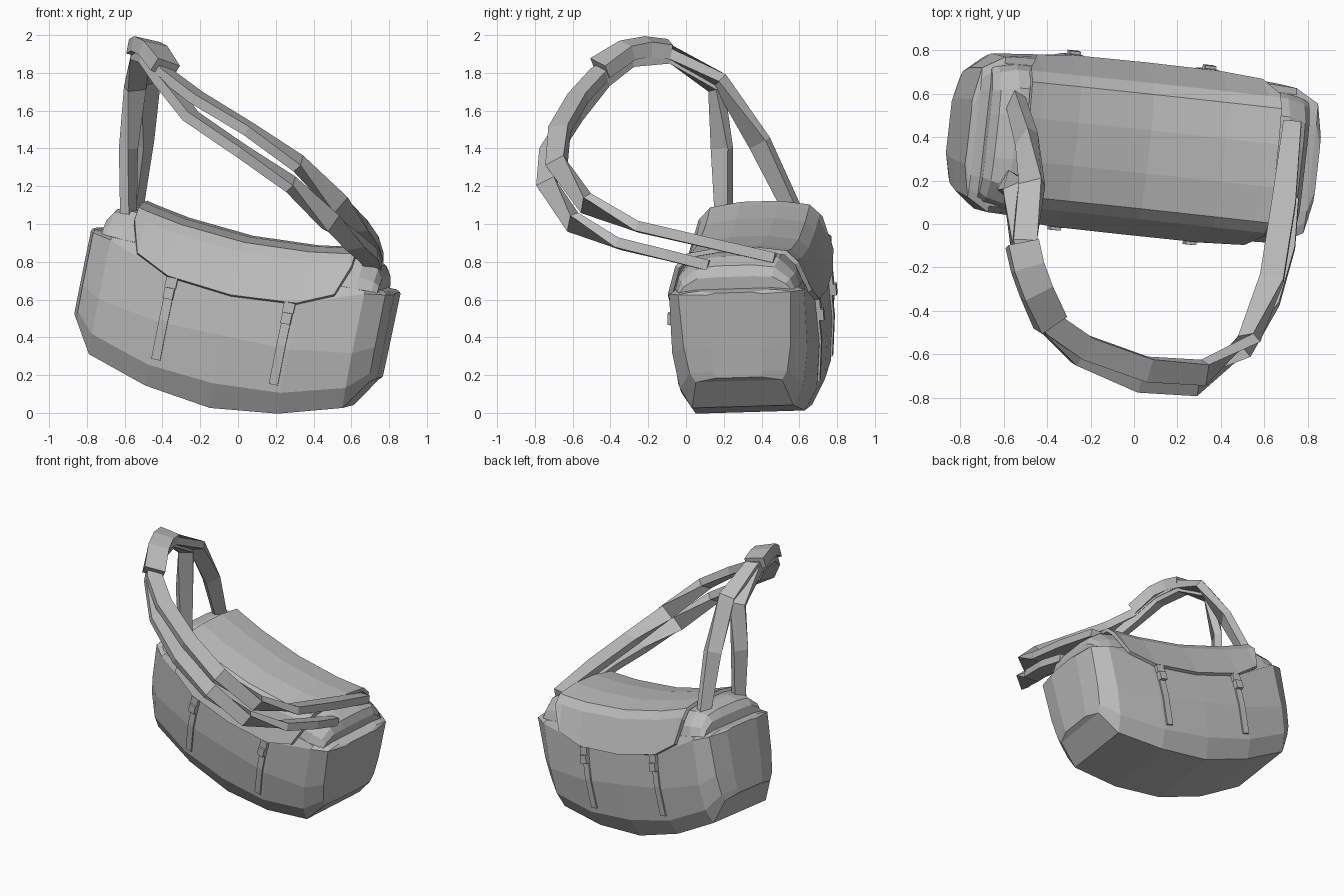
import bpy, bmesh, math
from mathutils import Vector, Matrix

if "Cube" in bpy.data.objects:
    bpy.data.objects.remove(bpy.data.objects["Cube"])

grey = bpy.data.materials.new("grey_canvas")
grey.diffuse_color = (0.5, 0.5, 0.5, 1)
grey.use_nodes = True
grey.node_tree.nodes["Principled BSDF"].inputs["Base Color"].default_value = grey.diffuse_color

# the bag rests at a slant: tilted, turned and leaning slightly
POSE = (Matrix.Translation((-0.118, 0.38, 0.03))
        @ Matrix.Rotation(math.radians(12), 4, 'Y')
        @ Matrix.Rotation(math.radians(-6), 4, 'Z')
        @ Matrix.Rotation(math.radians(3), 4, 'X'))


def loft(name, rings, closed=True, pose=None, thickness=0):
    """Skin a row of equal-length rings; closed rings get end caps."""
    bm = bmesh.new()
    rows = [[bm.verts.new(p) for p in r] for r in rings]
    n = len(rows[0])
    for a, b in zip(rows, rows[1:]):
        for i in range(n if closed else n - 1):
            j = (i + 1) % n
            bm.faces.new((a[i], a[j], b[j], b[i]))
    if closed:
        bm.faces.new(rows[0])
        bm.faces.new(rows[-1])
    bmesh.ops.recalc_face_normals(bm, faces=bm.faces)
    if not closed and sum(f.normal.z for f in bm.faces) < 0:
        bmesh.ops.reverse_faces(bm, faces=bm.faces)
    if pose:
        bm.transform(pose)
    me = bpy.data.meshes.new(name)
    bm.to_mesh(me)
    bm.free()
    me.materials.append(grey)
    ob = bpy.data.objects.new(name, me)
    bpy.context.collection.objects.link(ob)
    if thickness:
        mod = ob.modifiers.new("thickness", 'SOLIDIFY')
        mod.thickness = thickness
        mod.offset = -1
    return ob


def ring(d, half):
    """Cross-section at length d from its (half width, height) outline."""
    return [(d, -y, z) for y, z in half] + [(d, y, z) for y, z in reversed(half)]


def mirrored(stations):
    """Stations for d >= 0, repeated for d < 0."""
    return [(-d, s) for d, s in reversed(stations) if d > 0] + stations


# body: curved bottom, chamfered edges and bulging ends
body = mirrored([
    (0, [(.29, .005), (.365, .14), (.39, .4), (.375, .62), (.33, .78), (.2, .8)]),
    (.36, [(.29, .05), (.36, .165), (.385, .4), (.375, .65), (.34, .78), (.2, .8)]),
    (.69, [(.27, .15), (.33, .26), (.36, .45), (.36, .77), (.33, .785), (.2, .8)]),
    (.795, [(.23, .31), (.26, .36), (.285, .5), (.30, .785), (.25, .795), (.2, .8)]),
    (.825, [(.12, .335), (.13, .37), (.14, .5), (.15, .785), (.12, .79), (.1, .795)]),
])
loft("bag_body", [ring(d, s) for d, s in body], pose=POSE)

# raised shoulders at both ends
for side, label in ((-1, "left"), (1, "right")):
    shoulder = [(.46, [(.345, .72), (.31, .85), (.23, .935), (.1, .95)]),
                (.64, [(.345, .74), (.31, .85), (.23, .935), (.1, .955)]),
                (.72, [(.325, .76), (.29, .84), (.21, .905), (.1, .92)]),
                (.75, [(.31, .77), (.27, .82), (.20, .86), (.1, .865)])]
    loft(label + "_shoulder", [ring(side * d, s) for d, s in shoulder], pose=POSE)

# flap over the top, with a swept lower edge at front and back
flap = []
for d, edge_w, edge_z in [(0, .40, .62), (.35, .398, .65), (.535, .385, .735), (.59, .33, .90)]:
    r = .065 * (d / .59) ** 2
    flap.append((d, [(edge_w, edge_z), (.315, .85 + r), (.265, .90 + r), (.1, .925 + r)]))
loft("flap", [ring(d, s) for d, s in mirrored(flap)], closed=False, pose=POSE, thickness=.025)

# closure straps and buckles on front and back
def bar(name, d, fb, w, out, z0, z1):
    rows = []
    for z in (z0, (z0 + z1) / 2, z1):
        wall = .363 + .024 * min(1, max(0, (z - .165) / .235))
        if z > .4:
            wall = .387 - .04 * (z - .4)
        rows.append([(d - w, fb * (wall - .02), z), (d + w, fb * (wall - .02), z),
                     (d + w, fb * (wall + out), z), (d - w, fb * (wall + out), z)])
    loft(name, rows, pose=POSE)


for fb, face in ((-1, "front"), (1, "back")):
    for d, label in ((-.325, "left"), (.315, "right")):
        pre = f"{face}_{label}_"
        bar(pre + "closure_strap", d, fb, .024, .01, .2, .63)
        bar(pre + "buckle", d, fb, .026, .035, .53, .59)
        bar(pre + "strap_tip", d, fb, .03, .022, .59, .645)


def ribbon(name, path, widths, wide, thick, taper=1.0):
    """Flat strap along path; widths gives the crosswise direction."""
    pts = [Vector(p) for p in path]
    rows = []
    for i, p in enumerate(pts):
        t = (pts[min(i + 1, len(pts) - 1)] - pts[max(i - 1, 0)]).normalized()
        w = Vector(widths[i])
        w = (w - t * w.dot(t)).normalized()
        n = t.cross(w) * thick / 2
        w = w * wide / 2 * (taper if i in (0, len(pts) - 1) else 1)
        rows.append([p - w - n, p + w - n, p + w + n, p - w + n])
    return loft(name, rows)


# shoulder strap: two bands meeting under the pad
outer = [(-.55, .58, 1.04), (-.495, .39, 1.43), (-.47, .18, 1.76), (-.505, -.08, 1.91),
         (-.46, -.3, 1.90), (-.38, -.46, 1.79), (-.22, -.57, 1.67), (.06, -.67, 1.50),
         (.32, -.685, 1.32), (.53, -.53, 1.11), (.635, -.25, .985), (.69, .1, .905), (.73, .47, .82)]
inner = [(-.58, .2, 1.03), (-.58, .19, 1.4), (-.545, .16, 1.72), (-.515, -.08, 1.885),
         (-.47, -.3, 1.87), (-.4, -.45, 1.76), (-.25, -.60, 1.57), (.02, -.72, 1.385),
         (.28, -.735, 1.21), (.49, -.60, 1.01), (.62, -.35, .895), (.69, -.1, .835), (.72, .12, .78)]
across = [(.5, .8, .3), (.5, .8, .3), (.8, .4, 0), (.9, .15, -.2), (.9, .3, -.25),
          (.7, .6, -.2), (.4, .9, .1), (.3, .9, .1), (.4, .9, .2), (.8, .6, .1),
          (1, .1, 0), (1, .1, 0), (1, .1, 0)]
ribbon("outer_strap", outer, across, .11, .055, .75)
ribbon("inner_strap", inner, across, .105, .055, .75)

# shoulder pad wrapped around the top of the strap
pad = [(-.515, -.09, 1.925), (-.49, -.2, 1.94), (-.45, -.31, 1.92), (-.385, -.455, 1.825)]
ribbon("shoulder_pad", pad, [across[3], across[3], across[4], across[5]], .145, .08)
